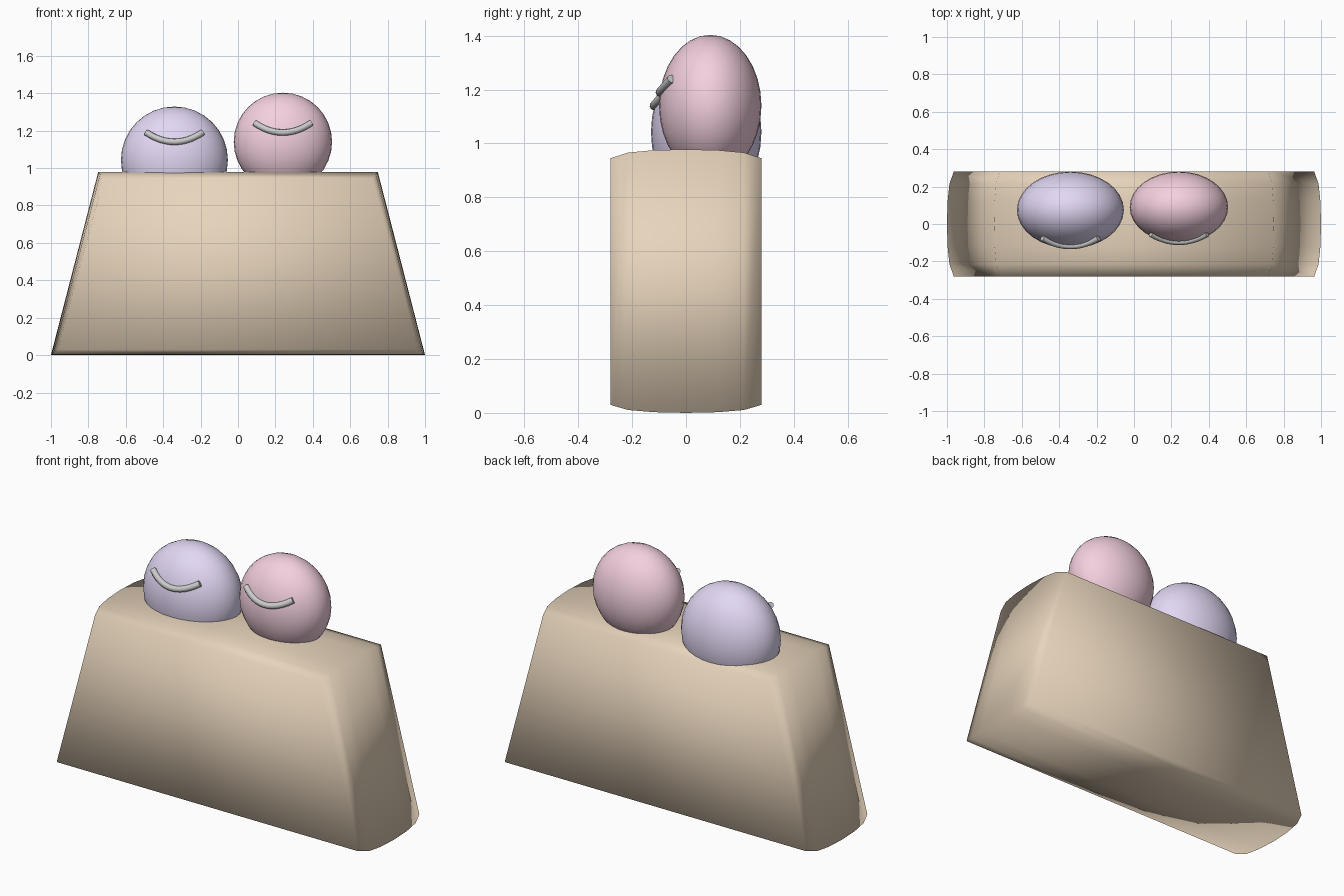
import bpy, bmesh

if "Cube" in bpy.data.objects:
    bpy.data.objects.remove(bpy.data.objects["Cube"])


def material(name, rgb):
    m = bpy.data.materials.new(name)
    m.diffuse_color = (*rgb, 1)
    m.use_nodes = True
    m.node_tree.nodes["Principled BSDF"].inputs["Base Color"].default_value = m.diffuse_color
    return m


def finish(obj, mat=None):
    bpy.context.collection.objects.link(obj)
    if mat:
        obj.data.materials.append(mat)


# Body: trapezoid slices along y, pulled inward towards front and back
def body(mat):
    half = [(0.28, 0.033), (0.215, 0.012), (0.12, 0.003)]
    slices = [(-y, i) for y, i in half] + [(0, 0)] + [(y, i) for y, i in half[::-1]]
    bm = bmesh.new()
    rings = []
    for y, i in slices:
        lo, hi = 1 - i * 1.1, 0.748 - i * 0.9
        pts = [(-lo, i * 0.9), (lo, i * 0.9), (hi, 0.978 - i), (-hi, 0.978 - i)]
        rings.append([bm.verts.new((x, y, z)) for x, z in pts])
    for a, b in zip(rings, rings[1:]):
        for k in range(4):
            n = (k + 1) % 4
            bm.faces.new((a[k], a[n], b[n], b[k]))
    bm.faces.new(rings[0])
    bm.faces.new(rings[-1])
    bmesh.ops.recalc_face_normals(bm, faces=bm.faces)
    for f in bm.faces:
        f.smooth = True
    me = bpy.data.meshes.new("body")
    bm.to_mesh(me)
    bm.free()
    finish(bpy.data.objects.new("body", me), mat)


# Flattened ball sunk into the top of the body
def ball(name, loc, size, mat):
    bm = bmesh.new()
    bmesh.ops.create_uvsphere(bm, u_segments=32, v_segments=16, radius=1)
    bmesh.ops.scale(bm, vec=size, verts=bm.verts)
    for f in bm.faces:
        f.smooth = True
    me = bpy.data.meshes.new(name)
    bm.to_mesh(me)
    bm.free()
    obj = bpy.data.objects.new(name, me)
    obj.location = loc
    finish(obj, mat)


# Smile: arched tube, lowest and furthest forward in the middle
def smile(name, mid):
    cu = bpy.data.curves.new(name, "CURVE")
    cu.dimensions = "3D"
    cu.bevel_depth = 0.017
    cu.bevel_resolution = 3
    cu.use_fill_caps = True
    sp = cu.splines.new("POLY")
    n = 12
    sp.points.add(n)
    for k, p in enumerate(sp.points):
        t = 2 * k / n - 1
        p.co = (0.15 * t, 0.043 * t * t, 0.05 * t * t, 1)
    sp.use_smooth = True
    obj = bpy.data.objects.new(name, cu)
    obj.location = mid
    finish(obj)


body(material("tan", (0.80, 0.66, 0.50)))
ball("left_ball", (-0.34, 0.075, 1.043), (0.286, 0.205, 0.286), material("lilac", (0.76, 0.68, 0.90)))
ball("right_ball", (0.24, 0.09, 1.14), (0.263, 0.19, 0.263), material("pink", (0.90, 0.63, 0.73)))
smile("left_smile", (-0.34, -0.118, 1.14))
smile("right_smile", (0.24, -0.096, 1.19))
